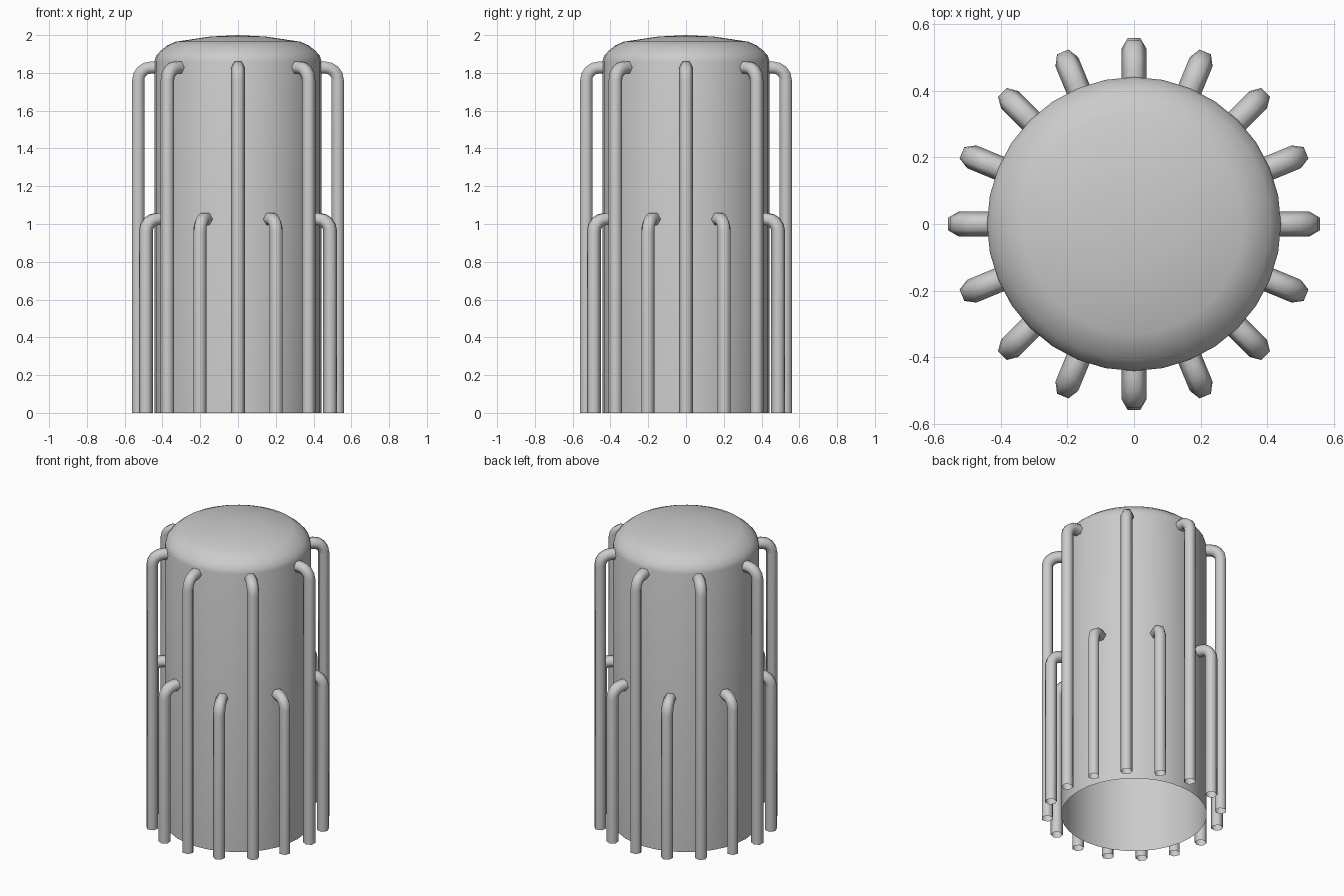
import bpy, bmesh, math
from mathutils import Vector, Matrix

if "Cube" in bpy.data.objects:
    bpy.data.objects.remove(bpy.data.objects["Cube"])

grey = bpy.data.materials.new("plain grey")
grey.diffuse_color = (0.6, 0.6, 0.6, 1)
grey.use_nodes = True
grey.node_tree.nodes["Principled BSDF"].inputs["Base Color"].default_value = grey.diffuse_color


def finish(name, bm):
    bmesh.ops.recalc_face_normals(bm, faces=bm.faces)
    for f in bm.faces:
        f.smooth = True
    me = bpy.data.meshes.new(name)
    bm.to_mesh(me)
    bm.free()
    me.materials.append(grey)
    ob = bpy.data.objects.new(name, me)
    bpy.context.collection.objects.link(ob)
    return ob


def bridge(bm, a, b, n):
    for i in range(n):
        j = (i + 1) % n
        bm.faces.new((a[i], a[j], b[j], b[i]))


# Tank shell: open at the bottom, softly domed on top
N = 32
profile = [(0.442, 0), (0.442, 1.86), (0.434, 1.89), (0.41, 1.917),
           (0.375, 1.945), (0.33, 1.965), (0.15, 1.992)]
bm = bmesh.new()
rings = [[bm.verts.new((r * math.cos(2 * math.pi * i / N), r * math.sin(2 * math.pi * i / N), z))
          for i in range(N)] for r, z in profile]
for a, b in zip(rings, rings[1:]):
    bridge(bm, a, b, N)
tip = bm.verts.new((0, 0, 2.0))
for i in range(N):
    bm.faces.new((rings[-1][i], rings[-1][(i + 1) % N], tip))
finish("tank_shell", bm)


# Six-sided pipe rising from the ground and elbowing into the shell
def pipe(name, angle, top):
    R, D, B = 0.037, 0.528, 0.065
    zc = top - R * math.cos(math.pi / 6)
    path = [(D, 0, 0)]
    for k in range(5):
        t = k / 4 * math.pi / 2
        path.append((D - B + B * math.cos(t), zc - B + B * math.sin(t), t))
    path.append((0.425, zc, math.pi / 2))
    bm = bmesh.new()
    rings = []
    for r, z, t in path:
        out = Vector((math.cos(t), 0, math.sin(t)))
        side = Vector((0, 1, 0))
        rings.append([bm.verts.new(Vector((r, 0, z)) + R * (side * math.cos(i * math.pi / 3)
                      + out * math.sin(i * math.pi / 3))) for i in range(6)])
    for a, b in zip(rings, rings[1:]):
        bridge(bm, a, b, 6)
    bm.transform(Matrix.Rotation(angle, 4, 'Z'))
    finish(name, bm)


# Alternating long and short pipes all the way round
for i in range(16):
    long = i % 2 == 0
    pipe(f"{'long' if long else 'short'}_pipe_{i // 2 + 1}", i * math.pi / 8, 1.86 if long else 1.058)
